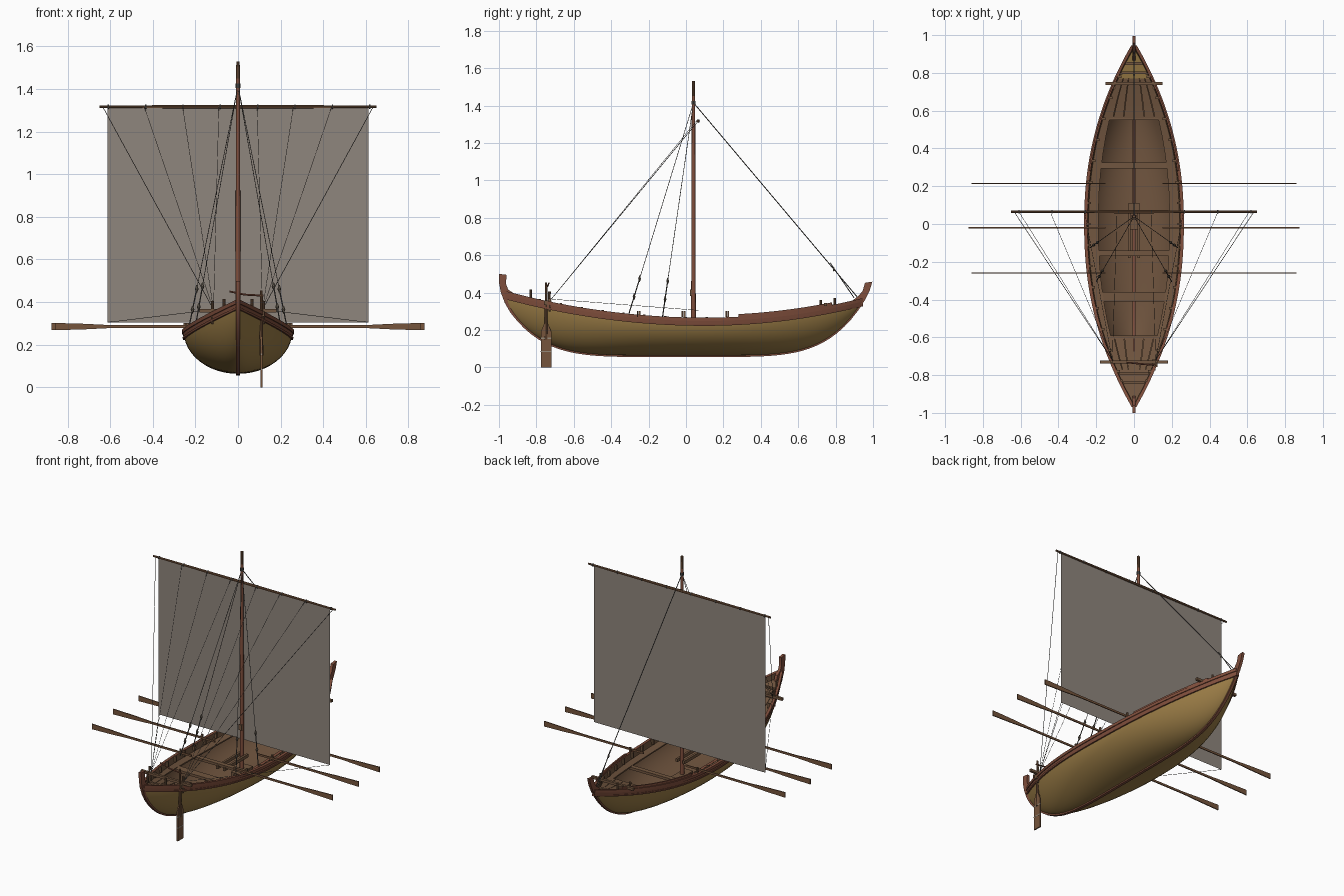
import bpy, bmesh, math
from mathutils import Vector

if "Cube" in bpy.data.objects:
    bpy.data.objects.remove(bpy.data.objects["Cube"])


def material(name, rgb):
    m = bpy.data.materials.new(name)
    m.use_nodes = True
    m.diffuse_color = (*rgb, 1)
    bsdf = m.node_tree.nodes["Principled BSDF"]
    bsdf.inputs["Base Color"].default_value = (*rgb, 1)
    bsdf.inputs["Roughness"].default_value = 0.8
    return m


GOLD = material("ochre hull", (0.33, 0.205, 0.062))
RED = material("red brown trim", (0.215, 0.077, 0.045))
WOOD = material("brown wood", (0.165, 0.092, 0.05))
SPAR = material("spar wood", (0.18, 0.09, 0.045))
ROPE = material("grey rope", (0.09, 0.085, 0.078))
BLOCK = material("weathered block wood", (0.15, 0.125, 0.095))
SAIL = material("grey canvas", (0.275, 0.236, 0.205))
PALE = material("pale binding", (0.3, 0.25, 0.19))


def loft(name, rings, mat, closed=False, smooth=True):
    """Skin equal rings; closed rings also get end caps."""
    bm = bmesh.new()
    rows = [[bm.verts.new(p) for p in ring] for ring in rings]
    n = len(rows[0])
    for a, b in zip(rows, rows[1:]):
        for i in range(n if closed else n - 1):
            j = (i + 1) % n
            bm.faces.new((a[i], a[j], b[j], b[i]))
    if closed:
        bm.faces.new(rows[0])
        bm.faces.new(rows[-1])
    bmesh.ops.recalc_face_normals(bm, faces=bm.faces)
    me = bpy.data.meshes.new(name)
    bm.to_mesh(me)
    bm.free()
    me.materials.append(mat)
    if smooth:
        me.polygons.foreach_set("use_smooth", [True] * len(me.polygons))
        me.set_sharp_from_angle(angle=math.radians(35))
    ob = bpy.data.objects.new(name, me)
    bpy.context.scene.collection.objects.link(ob)
    return ob


def rod(name, a, b, r0, r1, mat, sides=8):
    a, b = Vector(a), Vector(b)
    q = (b - a).to_track_quat("Z", "Y")
    circle = [Vector((math.cos(t), math.sin(t), 0)) for t in (2 * math.pi * i / sides for i in range(sides))]
    return loft(name, [[p + q @ (c * r) for c in circle] for p, r in ((a, r0), (b, r1))], mat, True)


def rope(name, a, b, r=0.0016):
    return rod(name, a, b, r, r, ROPE, 5)


def box(name, c, s, mat):
    x, y, z = (v / 2 for v in s)
    ring = ((-x, -y), (x, -y), (x, y), (-x, y))
    return loft(name, [[(c[0] + u, c[1] + v, c[2] + w) for u, v in ring] for w in (-z, z)], mat, True, False)


# Hull lines: sheer height, keel height, half breadth
def sheer(y):
    return 0.262 + (0.125 if y < 0.1 else 0.146) * (y - 0.1) ** 2


def keel(y):
    return 0.063 + (0.332 * abs(y) ** 5.3 if y < 0 else 0.38 * y ** 5.1)


def half(y):
    return 0.255 * max(0, 1 - (abs(y) / (0.975 if y < 0 else 0.955)) ** 2.2)


def side(y, f, inset=0.0):
    """Point on the hull side; f runs from keel to sheer."""
    s, k = sheer(y), keel(y) + max(0, inset)
    x = max(0, half(y) - inset) * (1 - (1 - f) ** 2) ** (0.5 + 0.3 * y * y)
    return x, k + max(0.002, s - k) * f


def stations(a, b, n):
    return [a + (b - a) * i / n for i in range(n + 1)]


YS = stations(-0.97, 0.945, 60)
FS = [1 - math.cos(math.pi / 2 * i / 12) for i in range(13)]


def shell(name, inset, mat):
    rings = []
    for y in YS:
        half_ring = [side(y, f, inset) for f in FS]
        rings.append([(-x, y, z) for x, z in reversed(half_ring)] + [(x, y, z) for x, z in half_ring[1:]])
    return loft(name, rings, mat)


shell("hull_planking", 0, GOLD)
shell("hull_lining", 0.01, WOOD)


def strake(name, lo, hi, out, inner, mat, s, ys=YS):
    """Closed strip following the sheer between two drops below it."""
    rings = []
    for y in ys:
        d = sheer(y) - keel(y)
        xs = [side(y, max(0.02, min(1, 1 - q / max(d, 0.01))))[0] for q in (lo, hi)]
        z = sheer(y)
        rings.append([(s * (xs[0] + out), y, z - lo), (s * (xs[1] + out), y, z - hi),
                      (s * max(0, xs[1] - inner), y, z - hi), (s * max(0, xs[0] - inner), y, z - lo)])
    return loft(name, rings, mat, True)


for s in (-1, 1):
    strake("upper_strake", 0.036, 0.014, 0.004, 0.004, RED, s)
    strake("rubbing_strip", 0.04, 0.03, 0.008, 0.002, RED, s)
    strake("gunwale", 0.014, -0.004, 0.009, 0.009, RED, s)
    strake("raised_washboard", 0, -0.018, 0.002, 0.008, RED, s, stations(0.28, 0.78, 14))

# Keel running up into the two curled stem posts, as outer and inner (y, z) pairs
spine = [((-1, 0.5), (-0.96, 0.495)), ((-0.999, 0.45), (-0.962, 0.445)), ((-0.99, 0.40), (-0.95, 0.415)),
         ((-0.968, 0.343), (-0.92, 0.395))]
for y in stations(-0.94, 0.92, 50):
    rise = 0.02 + 0.04 * abs(y) ** 6
    spine.append(((y, keel(y) - 0.008), (y * (1 - 0.04 * y * y), keel(y) + rise)))
spine += [((0.957, 0.36), (0.925, 0.385)), ((0.982, 0.41), (0.945, 0.41)), ((0.996, 0.458), (0.957, 0.452))]
loft("keel_and_stems", [[(-0.009, *o), (0.009, *o), (0.009, *i), (-0.009, *i)] for o, i in spine], RED, True)

# Rib heads standing just inside the gunwale
for y in stations(-0.78, 0.78, 14):
    for s in (-1, 1):
        box("rib_head", (s * (half(y) - 0.016), y, sheer(y) - 0.01), (0.018, 0.012, 0.034), WOOD)


# Decks, side benches and thwarts
def plank(name, a, b, u, v, drop, mat=WOOD):
    rings = []
    for y in stations(a, b, 12):
        w, z = max(0.004, half(y) - 0.01), sheer(y) - drop
        rings.append([(w * u, y, z), (w * v, y, z), (w * v, y, z - 0.008), (w * u, y, z - 0.008)])
    return loft(name, rings, mat, True)


for a, b in ((-0.77, -0.6), (0.56, 0.77)):
    for i in range(6):
        plank("deck_plank", a, b, -0.98 + i * 0.33, -0.67 + i * 0.33, 0.035)
plank("stern_deck", -0.94, -0.77, -0.98, 0.98, 0.03)
plank("bow_deck", 0.77, 0.92, -0.98, 0.98, 0.03, GOLD)
for s in (-1, 1):
    plank("side_bench", -0.6, 0.56, s * 0.77, s * 0.99, 0.035)
for y, w in ((-0.6, 0.02), (-0.385, 0.05), (-0.155, 0.03), (0.31, 0.03), (0.56, 0.02)):
    box("thwart", (0, y, sheer(y) - 0.045), (1.7 * half(y), w, 0.016), WOOD)
for y in (-0.84, -0.79, 0.8, 0.85):
    box("deck_beam", (0, y, sheer(y) - 0.024), (1.6 * half(y), 0.014, 0.01), WOOD)
for x in (-0.025, 0.025):
    box("mast_partner", (x, -0.06, 0.213), (0.014, 0.24, 0.02), WOOD)
box("mast_step", (0, 0.04, 0.105), (0.06, 0.14, 0.04), WOOD)

# Cross beams and mooring posts at both ends
box("stern_cross_beam", (0.0, -0.73, 0.36), (0.36, 0.016, 0.016), WOOD)
box("bow_cross_beam", (0, 0.745, 0.335), (0.3, 0.016, 0.016), WOOD)
for x, y, top in ((0.12, -0.73, 0.405), (0.065, -0.83, 0.415), (0.105, 0.72, 0.36), (0.068, 0.795, 0.37)):
    for s in (-1, 1):
        rod("mooring_post", (s * x, y, sheer(y) - 0.05), (s * x, y, top), 0.006, 0.007, WOOD)

# Mast, yard and sail
MY, YY, YZ = 0.04, 0.065, 1.317
rod("mast", (0, MY, 0.1), (0, MY, 1.45), 0.013, 0.009, RED, 12)
rod("mast_pole", (0, MY, 1.45), (0, MY, 1.53), 0.009, 0.008, SPAR)
rod("mast_collar", (0, MY, 1.405), (0, MY, 1.425), 0.011, 0.011, ROPE)
box("mast_cleat", (0, MY - 0.014, 0.4), (0.024, 0.01, 0.035), WOOD)
for s in (-1, 1):
    rod("yard", (0, YY, YZ), (s * 0.65, YY, YZ), 0.0085, 0.006, SPAR)
loft("sail", [[(-0.612, YY, z), (0.612, YY, z)] for z in (0.305, 1.312)], SAIL, False, False)
for i in range(8):
    rod("yard_lashing", (-0.612 + i * 0.1754, YY, YZ), (-0.606 + i * 0.1754, YY, YZ), 0.0095, 0.0095, ROPE)


# Standing and running rigging
def block(p, r=0.009):
    p, up = Vector(p), Vector((0, 0, 1))
    rod("rigging_block", p, p + up * r * 2, r, 0.002, BLOCK, 6)
    rod("rigging_block", p, p - up * r * 2, r, 0.002, BLOCK, 6)


head = Vector((0, MY, 1.415))
rope("forestay", head, (0, 0.925, 0.365), 0.0026)
rope("forestay_tackle", (0, 0.77, 0.56), (0, 0.9, 0.37), 0.0025)
block((0, 0.79, 0.525), 0.006)
for s in (-1, 1):
    for x, y in ((0.2, -0.305), (0.232, -0.125)):
        foot = Vector((s * x, y, sheer(y) + 0.005))
        rope("shroud", head, foot)
        for t in (0.08, 0.165):
            block(foot.lerp(head, t))
        rope("shroud_lanyard", foot, foot.lerp(head, 0.17), 0.003)
    cleat = (s * 0.115, -0.72, 0.365)
    rope("brace", (s * 0.635, YY, YZ), cleat)
    rope("sheet", (s * 0.61, YY, 0.305), cleat, 0.0012)
    for x in (0.09, 0.26, 0.44):
        rope("brail", (s * x, YY - 0.01, YZ), cleat, 0.0011)


# Thin oars laid across the gunwales on edge
for y, tip in ((0.215, 0.86), (-0.02, 0.875), (-0.26, 0.86)):
    for s in (-1, 1):
        loft("oar", [[(s * x, y - 0.003, 0.285 - h), (s * x, y + 0.003, 0.285 - h),
                      (s * x, y + 0.003, 0.285 + h), (s * x, y - 0.003, 0.285 + h)]
                     for x, h in ((0.15, 0.006), (0.6, 0.007), (0.72, 0.013), (tip, 0.017))], SPAR, True, False)
        box("oar_pin", (s * (half(y) - 0.005), y + 0.011, 0.28), (0.01, 0.01, 0.045), WOOD)

# Steering oar with bindings and tiller
SX, SY = 0.11, -0.748
rod("steering_shaft", (SX, SY, 0.15), (SX, SY, 0.455), 0.009, 0.006, SPAR)
loft("steering_blade", [[(SX - 0.004, SY - h, z), (SX + 0.004, SY - h, z), (SX + 0.004, SY + h, z),
                         (SX - 0.004, SY + h, z)] for z, h in ((0, 0.028), (0.19, 0.028), (0.235, 0.01))],
     SPAR, True, False)
for z in (0.085, 0.155):
    box("blade_binding", (SX, SY, z), (0.0095, 0.0575, 0.007), PALE)
rod("tiller", (SX + 0.01, SY, 0.43), (0.03, SY + 0.008, 0.435), 0.0045, 0.0045, RED)
rod("tiller_grip", (0.03, SY + 0.008, 0.435), (-0.04, SY + 0.015, 0.45), 0.0045, 0.004, RED)
box("steering_bracket", (SX, SY + 0.01, 0.345), (0.03, 0.04, 0.025), WOOD)
